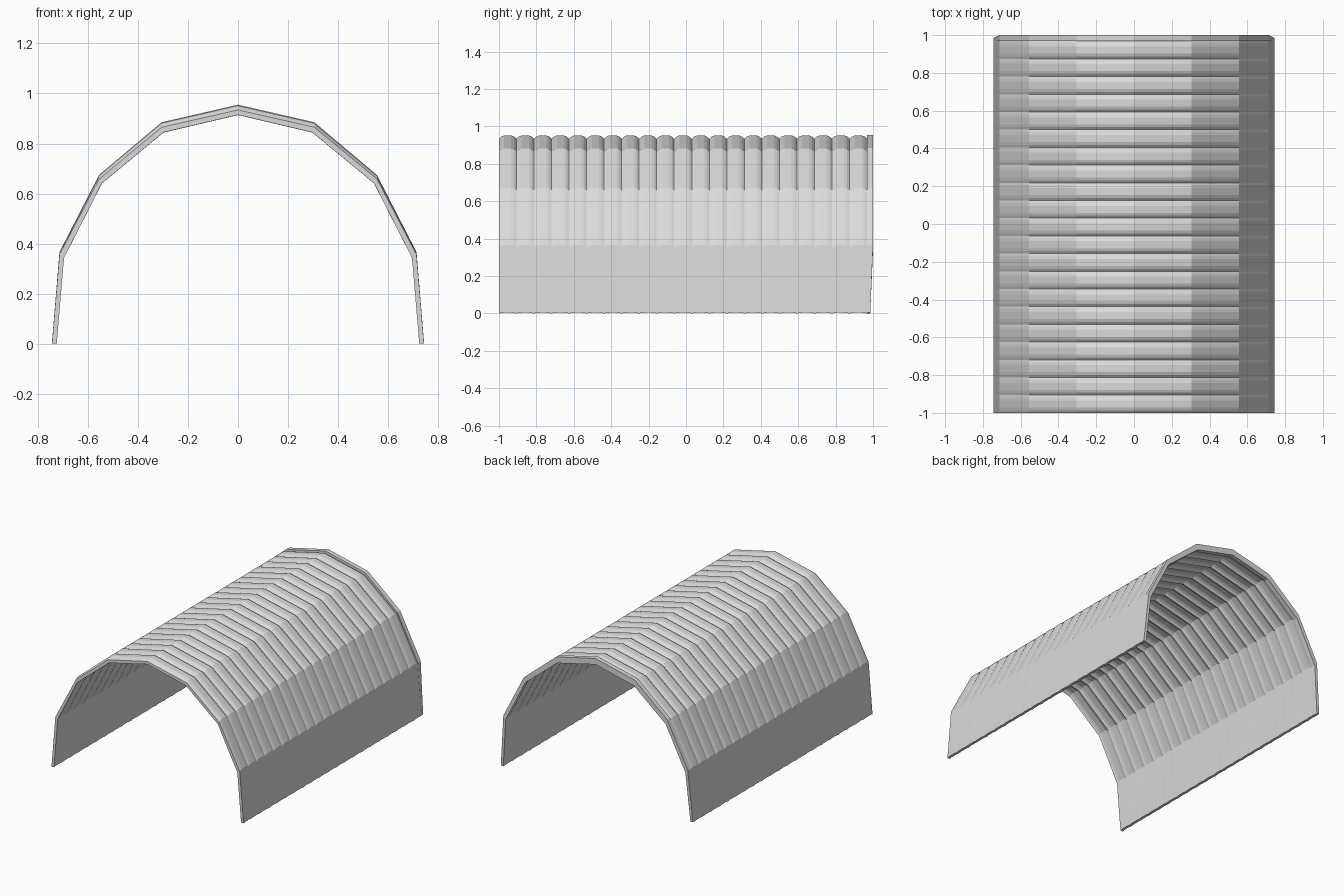
import bpy
import bmesh

cube = bpy.data.objects.get("Cube")
if cube:
    bpy.data.objects.remove(cube, do_unlink=True)

grey = bpy.data.materials.new("plain grey metal")
grey.use_nodes = True
colour = (0.7, 0.7, 0.7, 1)
grey.diffuse_color = colour
grey.node_tree.nodes["Principled BSDF"].inputs["Base Color"].default_value = colour

# Half of the arch section, from foot to ridge
OUTER = [(0.743, 0.004), (0.713, 0.365), (0.555, 0.672), (0.305, 0.882), (0, 0.952)]
INNER = [(0.724, 0.004), (0.695, 0.352), (0.543, 0.655), (0.297, 0.861), (0, 0.932)]
HEIGHT = 0.952


def mirrored(half):
    return half + [(-x, z) for x, z in reversed(half[:-1])]


def section(y, outer_drop, inner_drop, foot_y=None):
    """Closed loop round the sheet; the drop grows from foot to ridge."""
    loop = []
    for half, drop in ((OUTER, outer_drop), (INNER, inner_drop)):
        pts = [(x, y if foot_y is None or z > 0.1 else foot_y,
                z - drop * (0.2 + 0.8 * z / HEIGHT)) for x, z in mirrored(half)]
        loop += pts if half is OUTER else pts[::-1]
    return loop


def loft(name, sections):
    bm = bmesh.new()
    rings = [[bm.verts.new(p) for p in s] for s in sections]
    n = len(rings[0])
    for a, b in zip(rings, rings[1:]):
        for i in range(n):
            j = (i + 1) % n
            bm.faces.new((a[i], a[j], b[j], b[i]))
    # End caps, one quad per arch segment
    for ring in (rings[0], rings[-1]):
        for i in range(n // 2 - 1):
            bm.faces.new((ring[i], ring[i + 1], ring[n - 2 - i], ring[n - 1 - i]))
    bmesh.ops.recalc_face_normals(bm, faces=bm.faces[:])
    mesh = bpy.data.meshes.new(name)
    bm.to_mesh(mesh)
    bm.free()
    mesh.materials.append(grey)
    obj = bpy.data.objects.new(name, mesh)
    bpy.context.collection.objects.link(obj)
    return obj


# Corrugated roof sheet: repeated rounded ribs with sharp valleys
RIBS, START, END = 21, -1.0, 0.968
WAVE = [(0, 0.018), (0.14, 0.006), (0.3, 0), (0.7, 0), (0.86, 0.006)]
pitch = (END - START) / RIBS
rows = [(START + (r + t) * pitch, d) for r in range(RIBS) for t, d in WAVE]
rows.append((END, WAVE[0][1]))
loft("corrugated_arch", [section(y, d, d) for y, d in rows])

# Plain rim closing the back end, its feet cut back slightly
loft("back_rim", [section(END, -0.003, 0.019),
                  section(1.0, -0.003, 0.019, foot_y=0.985)])
